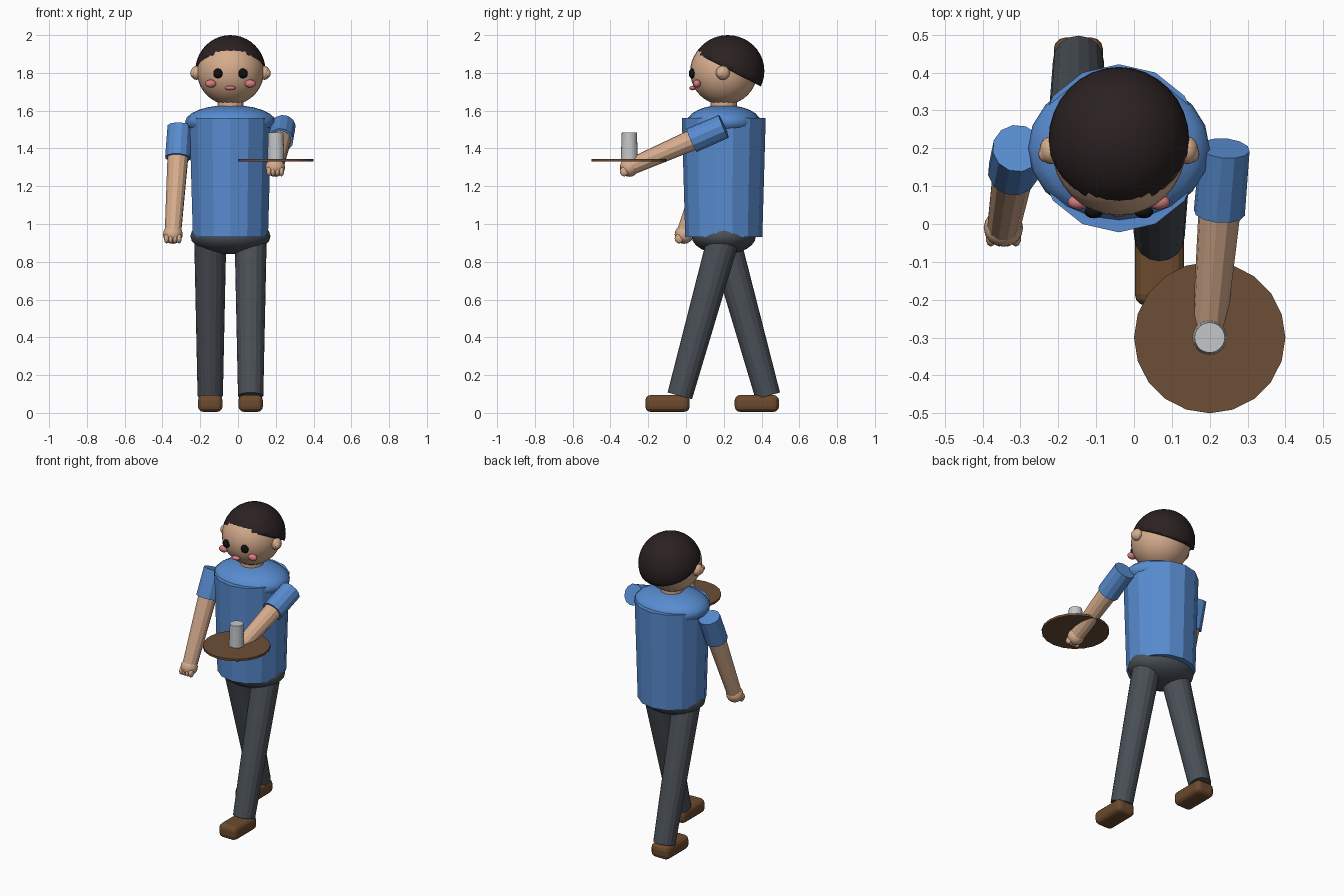
import bpy, bmesh, math
from mathutils import Vector, Matrix

if "Cube" in bpy.data.objects:
    bpy.data.objects.remove(bpy.data.objects["Cube"], do_unlink=True)


def material(name, r, g, b):
    lin = [((c / 255 + 0.055) / 1.055) ** 2.4 for c in (r, g, b)]
    m = bpy.data.materials.new(name)
    m.use_nodes = True
    m.diffuse_color = (*lin, 1)
    bsdf = m.node_tree.nodes["Principled BSDF"]
    bsdf.inputs["Base Color"].default_value = (*lin, 1)
    bsdf.inputs["Roughness"].default_value = 0.8
    return m


SKIN = material("skin", 214, 172, 141)
SHIRT = material("shirt blue", 88, 140, 208)
PANTS = material("trouser grey", 74, 80, 87)
SHOE = material("shoe brown", 108, 74, 45)
HAIR = material("hair dark brown", 43, 33, 33)
TRAY = material("tray brown", 108, 78, 55)
GLASS = material("glass grey", 196, 198, 200)
PINK = material("pink", 214, 122, 128)
BLACK = material("eye black", 16, 16, 18)


def finish(name, bm, mat, smooth=False):
    bmesh.ops.recalc_face_normals(bm, faces=bm.faces[:])
    for f in bm.faces:
        f.smooth = smooth
    me = bpy.data.meshes.new(name)
    bm.to_mesh(me)
    bm.free()
    me.materials.append(mat)
    ob = bpy.data.objects.new(name, me)
    bpy.context.collection.objects.link(ob)
    return ob


def ellipsoid(name, centre, radii, mat, u=24, v=16, cut=None):
    bm = bmesh.new()
    bmesh.ops.create_uvsphere(bm, u_segments=u, v_segments=v, radius=1)
    bmesh.ops.transform(bm, verts=bm.verts[:],
                        matrix=Matrix.Translation(centre) @ Matrix.Diagonal((*radii, 1)))
    if cut:  # keep only the side the plane normal points to
        bmesh.ops.bisect_plane(bm, geom=bm.verts[:] + bm.edges[:] + bm.faces[:],
                               plane_co=cut[0], plane_no=cut[1], clear_inner=True)
        bmesh.ops.holes_fill(bm, edges=[e for e in bm.edges if e.is_boundary])
    ob = finish(name, bm, mat, True)
    return ob


def limb(name, a, b, ra, rb, mat, sides=14):
    """Tapered cylinder running from point a to point b."""
    a, b = Vector(a), Vector(b)
    d = b - a
    bm = bmesh.new()
    bmesh.ops.create_cone(bm, cap_ends=True, segments=sides, radius1=ra, radius2=rb, depth=d.length)
    rot = Vector((0, 0, 1)).rotation_difference(d).to_matrix().to_4x4()
    bmesh.ops.transform(bm, verts=bm.verts[:], matrix=Matrix.Translation((a + b) / 2) @ rot)
    return finish(name, bm, mat)


def rounded_box(name, centre, size, mat, bevel):
    bm = bmesh.new()
    bmesh.ops.create_cube(bm, size=1)
    bmesh.ops.transform(bm, verts=bm.verts[:],
                        matrix=Matrix.Translation(centre) @ Matrix.Diagonal((*size, 1)))
    bmesh.ops.bevel(bm, geom=bm.edges[:], offset=bevel, segments=3, profile=0.5, affect='EDGES')
    return finish(name, bm, mat)


CX, CY = -0.04, 0.20  # body axis

# Torso, shoulders and hips
limb("shirt_body", (CX, CY, 0.93), (CX, CY, 1.56), 0.204, 0.222, SHIRT, 14)
ellipsoid("shirt_shoulders", (CX, CY, 1.54), (0.24, 0.195, 0.09), SHIRT, 20, 12)
ellipsoid("hips", (CX, CY, 0.935), (0.212, 0.17, 0.095), PANTS, 20, 12)

# Legs in stride: the left one forward, the right one back
for side, sx, step in (("left", 1, -1), ("right", -1, 1)):
    x = CX + sx * 0.107
    limb(side + "_leg", (x, CY, 0.93), (x, CY + step * 0.233, 0.09), 0.085, 0.067, PANTS, 16)
    shoe_y = -0.098 if step < 0 else 0.375
    rounded_box(side + "_shoe", (x, shoe_y, 0.05), (0.13, 0.235, 0.09), SHOE, 0.03)

# Arms: the left one holds the tray, the right one hangs and swings forward
ARMS = (("left", (0.24, 0.20, 1.517), (0.197, -0.30, 1.30), 0.34),
        ("right", (-0.308, 0.20, 1.515), (-0.345, -0.01, 0.945), 0.29))
for side, shoulder, hand, t in ARMS:
    s, h = Vector(shoulder), Vector(hand)
    limb(side + "_sleeve", s, s.lerp(h, t), 0.066, 0.068, SHIRT, 12)
    limb(side + "_forearm", s.lerp(h, t - 0.08), h, 0.057, 0.044, SKIN, 12)
    ellipsoid(side + "_hand", h, (0.052, 0.05, 0.05), SKIN, 16, 10)
    for i in range(4):
        p = h + Vector(((i - 1.5) * 0.022, -0.026, -0.022))
        ellipsoid(f"{side}_finger_{i + 1}", p, (0.014, 0.024, 0.026), SKIN, 10, 8)

# Head, hair and neck
limb("neck", (CX, CY, 1.58), (CX, CY, 1.68), 0.07, 0.07, SKIN)
ellipsoid("head", (CX, CY, 1.807), (0.177, 0.178, 0.177), SKIN, 32, 20)
ellipsoid("hair", (CX, 0.221, 1.81), (0.186, 0.194, 0.19), HAIR, 32, 20,
          cut=((CX, 0.05, 1.907), (0, 0.46, 0.89)))

# Face
for side, sx in (("left", 1), ("right", -1)):
    ellipsoid(side + "_ear", (CX + sx * 0.18, 0.195, 1.80), (0.03, 0.037, 0.037), SKIN, 16, 10)
    ellipsoid(side + "_inner_ear", (CX + sx * 0.195, 0.185, 1.798), (0.018, 0.022, 0.024), SKIN, 12, 8)
    ellipsoid(side + "_eye", (CX + sx * 0.066, 0.032, 1.797), (0.025, 0.017, 0.026), BLACK, 16, 10)
    ellipsoid(side + "_cheek", (CX + sx * 0.105, 0.058, 1.743), (0.03, 0.02, 0.021), PINK, 16, 10)
ellipsoid("mouth", (CX, 0.036, 1.72), (0.028, 0.018, 0.012), PINK, 16, 10)

# Tray and glass
limb("tray", (0.2, -0.3, 1.331), (0.2, -0.3, 1.345), 0.2, 0.2, TRAY, 20)
limb("glass", (0.2, -0.3, 1.345), (0.2, -0.3, 1.485), 0.045, 0.04, GLASS, 20)
